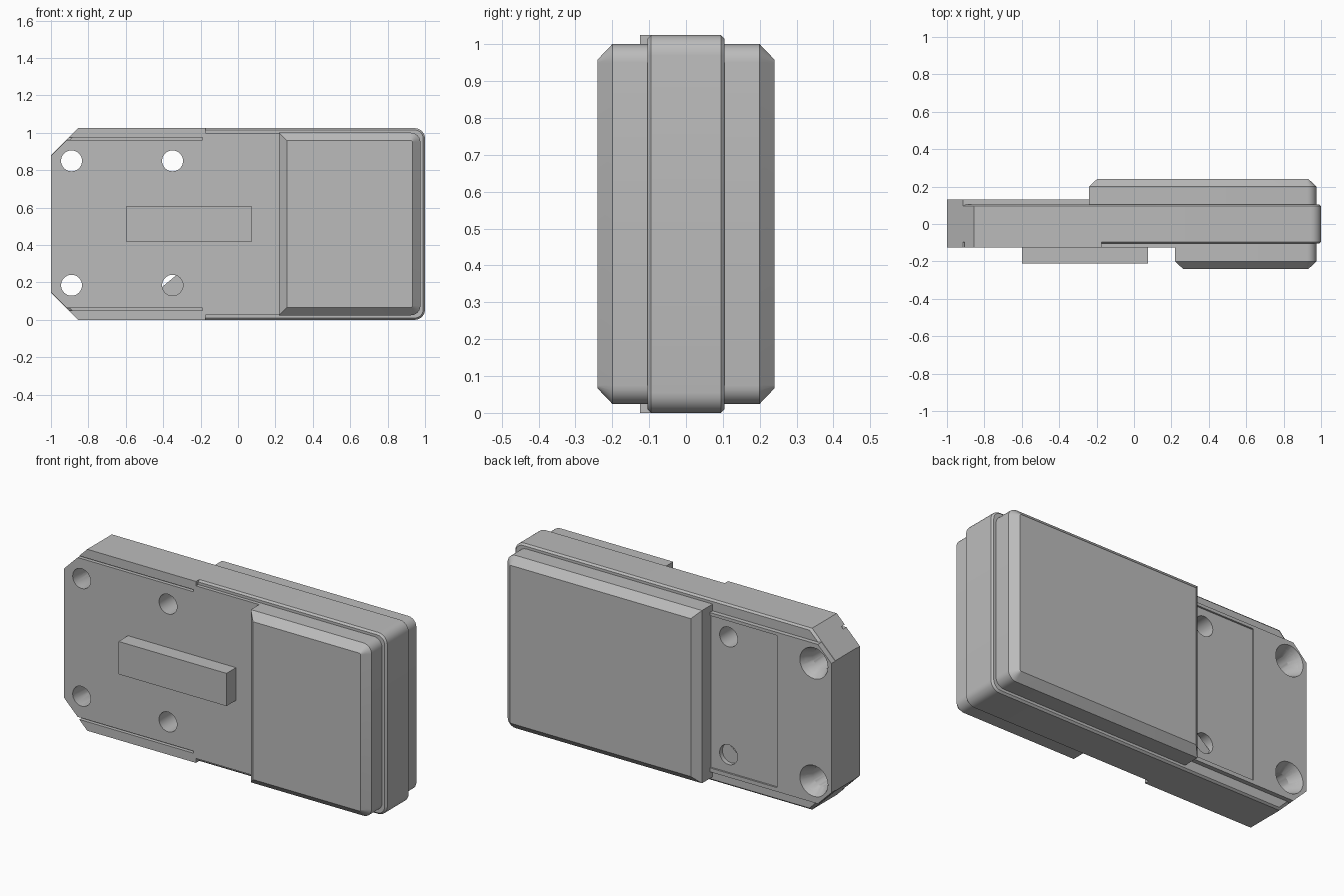
import bpy, bmesh, math
from mathutils import Matrix

if "Cube" in bpy.data.objects:
    bpy.data.objects.remove(bpy.data.objects["Cube"])

grey = bpy.data.materials.new("neutral grey")
grey.use_nodes = True
GREY = (0.5, 0.5, 0.5, 1)
grey.diffuse_color = GREY
grey.node_tree.nodes["Principled BSDF"].inputs["Base Color"].default_value = GREY

H = 1.025           # overall height
MID = H / 2


def outline(x0, x1, half, r=0, cut=0, inset=0):
    """Side profile in x/z: left corners cut at 45 degrees, right ones rounded."""
    x0, x1, half = x0 + inset, x1 - inset, half - inset
    r = max(r - inset, 0)
    pts = []
    for s in (1, -1):
        half_pts = []
        if cut:
            half_pts += [(x0, MID + s * (half - cut)), (x0 + cut, MID + s * half)]
        else:
            half_pts += [(x0, MID + s * half)]
        steps = 6 if r else 0
        for i in range(steps + 1):
            a = math.pi / 2 * (1 - i / max(steps, 1))
            half_pts.append((x1 - r + r * math.cos(a), MID + s * (half - r + r * math.sin(a))))
        pts += half_pts if s == 1 else half_pts[::-1]
    return pts


def loft(name, rings):
    """Join matching outlines placed at successive depths y."""
    bm = bmesh.new()
    loops = [[bm.verts.new((x, y, z)) for x, z in pts] for y, pts in rings]
    for a, b in zip(loops, loops[1:]):
        for i in range(len(a)):
            j = (i + 1) % len(a)
            bm.faces.new((a[i], a[j], b[j], b[i]))
    bm.faces.new(loops[0])
    bm.faces.new(loops[-1])
    return finish(name, bm)


def finish(name, bm):
    bmesh.ops.recalc_face_normals(bm, faces=bm.faces)
    me = bpy.data.meshes.new(name)
    bm.to_mesh(me)
    bm.free()
    me.materials.append(grey)
    ob = bpy.data.objects.new(name, me)
    bpy.context.collection.objects.link(ob)
    return ob


def box(name, x0, x1, y0, y1, z0, z1):
    pts = [(x0, z0), (x1, z0), (x1, z1), (x0, z1)]
    return loft(name, [(y0, pts), (y1, pts)])


def cone(name, x, z, y0, y1, r0, r1):
    bm = bmesh.new()
    place = Matrix.Translation((x, (y0 + y1) / 2, z)) @ Matrix.Rotation(-math.pi / 2, 4, "X")
    bmesh.ops.create_cone(bm, cap_ends=True, segments=32, radius1=r0, radius2=r1,
                          depth=y1 - y0, matrix=place)
    return finish(name, bm)


def cut_with(targets, cutters):
    for ob in targets:
        for c in cutters:
            m = ob.modifiers.new("cut", "BOOLEAN")
            m.operation, m.solver, m.object = "DIFFERENCE", "EXACT", c
        bpy.context.view_layer.update()
        me = bpy.data.meshes.new_from_object(ob.evaluated_get(bpy.context.evaluated_depsgraph_get()))
        ob.modifiers.clear()
        ob.data = me
    for c in cutters:
        bpy.data.objects.remove(c)


# Main slab with softened rims
slab_args = dict(x0=-1, x1=1, half=MID, r=0.055, cut=0.145)
slab = loft("main_slab", [(y, outline(**slab_args, inset=i)) for y, i in
                          ((-0.105, 0.01), (-0.095, 0), (0.095, 0), (0.105, 0.01))])

# Raised core between the side rails, with end cap
core_pts = outline(-1, 0.24, 0.45, cut=0.085)
core = loft("core_plate", [(-0.125, core_pts), (0.13, core_pts)])

# Front side rails, separated from the core by a fine groove
for side, s in (("upper", 1), ("lower", -1)):
    pts = [(x, MID + s * h) for x, h in
           ((-0.905, 0.462), (-0.855, MID), (-0.175, MID), (-0.175, 0.462))]
    loft(side + "_front_rail", [(-0.125, pts), (-0.09, pts)])

# Middle front plate, and the bar handle
box("front_middle_plate", -0.19, 0.24, -0.125, -0.09, 0.025, 1.0)
box("front_bar", -0.6, 0.075, -0.21, -0.115, 0.42, 0.605)

# Chamfered covers
for name, x0, s in (("front_cover", 0.22, -1), ("back_cover", -0.24, 1)):
    loft(name, [(s * y, outline(x0, 0.975, 0.488, r=0.05, inset=i))
                for y, i in ((0.09, 0), (0.2, 0), (0.24, 0.042))])

# Shallow recess on the back, screw holes and countersinks
cut_with([core], [box("recess_cutter", -0.66, 0.1, 0.12, 0.2, 0.085, 0.945)])
cutters = []
for z in (0.185, 0.85):
    for x in (-0.89, -0.35):
        cutters.append(cone("hole_cutter", x, z, -0.3, 0.3, 0.056, 0.056))
    cutters.append(cone("countersink_cutter", -0.89, z, 0.06, 0.14, 0.056, 0.092))
cut_with([slab, core], cutters)

# Thin web left inside one hole
web = [(-0.35 + 0.057 * math.cos(a), 0.185 + 0.057 * math.sin(a))
       for a in (math.radians(-170 + 15 * i) for i in range(17))]
loft("hole_web", [(0.09, web), (0.095, web)])

# Smooth rounded corners, keep the hard edges
for ob in bpy.context.collection.objects:
    ob.select_set(ob.type == "MESH")
bpy.context.view_layer.objects.active = core
bpy.ops.object.shade_smooth_by_angle(angle=math.radians(30))
